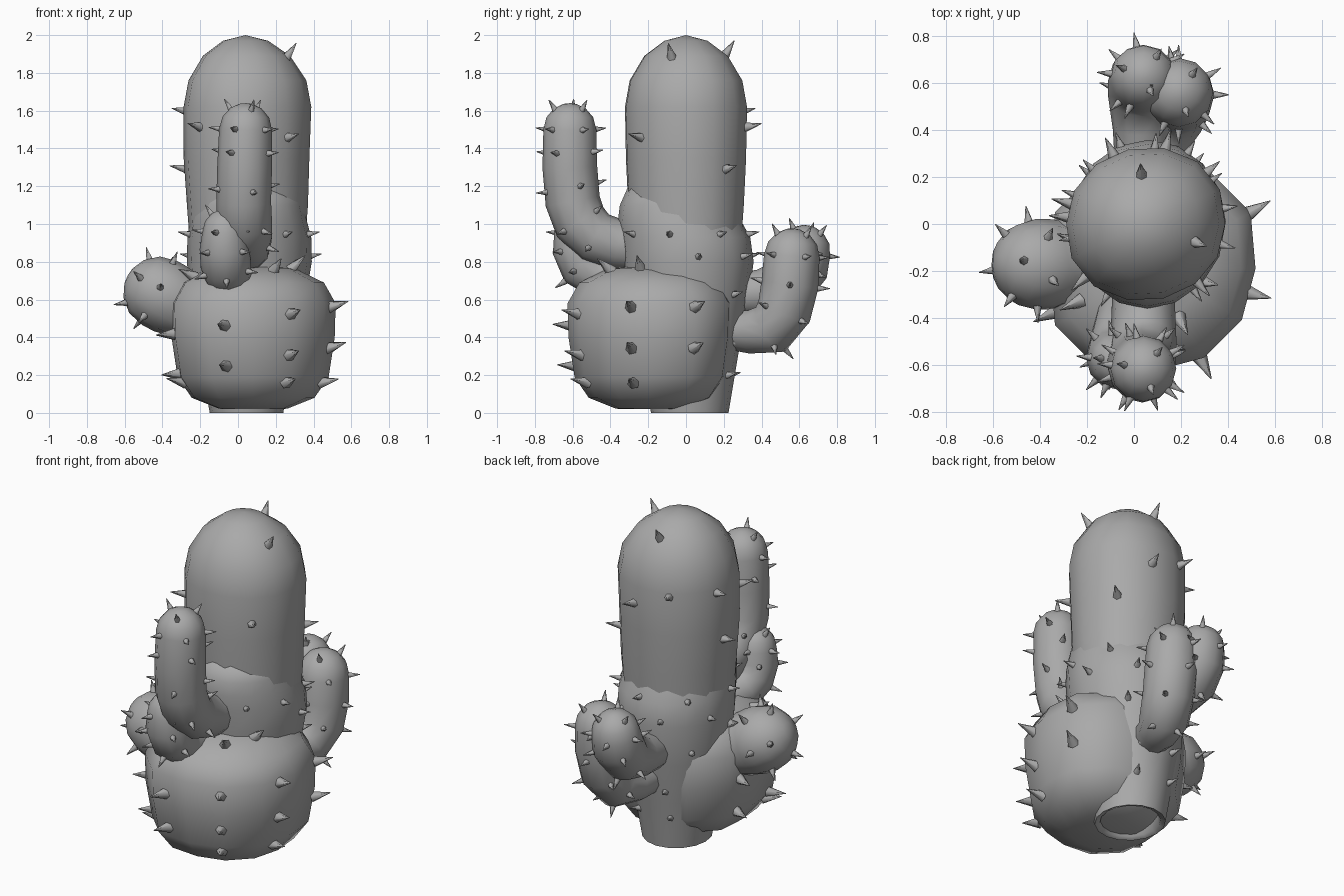
import bpy, bmesh, math
from mathutils import Vector, Matrix
from mathutils.bvhtree import BVHTree

if "Cube" in bpy.data.objects:
    bpy.data.objects.remove(bpy.data.objects["Cube"])

UP = Vector((0, 0, 1))
skin = bpy.data.materials.new("dark_grey_skin")
skin.diffuse_color = (.4, .4, .4, 1)
skin.use_nodes = True
skin.node_tree.nodes["Principled BSDF"].inputs["Base Color"].default_value = skin.diffuse_color


def finish(name, bm, angle=70):
    bmesh.ops.recalc_face_normals(bm, faces=bm.faces)
    me = bpy.data.meshes.new(name)
    bm.to_mesh(me)
    bm.free()
    me.materials.append(skin)
    ob = bpy.data.objects.new(name, me)
    bpy.context.collection.objects.link(ob)
    bpy.context.view_layer.objects.active = ob
    ob.select_set(True)
    bpy.ops.object.shade_smooth_by_angle(angle=math.radians(angle))
    ob.select_set(False)


def cone(bm, loc, direction, radius, length):
    m = Matrix.Translation(loc + direction * length * 0.42) @ UP.rotation_difference(direction).to_matrix().to_4x4()
    bmesh.ops.create_cone(bm, cap_ends=True, segments=6, radius1=radius, radius2=0.002,
                          depth=length, matrix=m)


def tube(name, rings, sides=12, arm=False, xs=1.0, bulge=None):
    """Loft circles (x, y, z, r): level rings, or an arm that follows its path and has a round tip."""
    pts = [(Vector(p[:3]), p[3]) for p in rings]
    tan = [UP] * len(pts)
    if arm:
        tan = [(pts[min(i + 1, len(pts) - 1)][0] - pts[max(i - 1, 0)][0]).normalized()
               for i in range(len(pts))]
        c, r = pts[-1]
        t = tan[-1]
        for a in (28, 54, 76):
            a = math.radians(a)
            pts.append((c + t * r * math.sin(a), r * math.cos(a)))
        pts.append((c + t * r, 0))
        tan += [t] * 4
    bm = bmesh.new()
    loops = []
    for (c, r), t in zip(pts, tan):
        q = UP.rotation_difference(t)
        if r == 0:
            loops.append([bm.verts.new(c)] * sides)
            continue
        loop = []
        for k in range(sides):
            a = 2 * math.pi * k / sides
            s = r * (1 + (bulge(a) if bulge else 0))
            loop.append(bm.verts.new(c + q @ Vector((s * xs * math.cos(a), s * math.sin(a), 0))))
        loops.append(loop)
    for a, b in zip(loops, loops[1:]):
        for k in range(sides):
            j = (k + 1) % sides
            bm.faces.new(list(dict.fromkeys((a[k], a[j], b[j], b[k]))))
    bmesh.ops.recalc_face_normals(bm, faces=bm.faces)
    tree = BVHTree.FromBMesh(bm)
    finish(name, bm)
    return tree, [p[0] for p in pts], tan


def spikes(name, part, rows, radius, length):
    """Rows of (ring index, lift in degrees, angles); each spike is cast onto the surface."""
    tree, cs, tan = part
    bm = bmesh.new()
    for i, lift, angs in rows:
        k = int(i)
        c = cs[k].lerp(cs[min(k + 1, len(cs) - 1)], i - k)
        q = UP.rotation_difference(tan[k])
        e = math.radians(lift)
        for a in angs:
            a = math.radians(a)
            d = q @ Vector((math.cos(a) * math.cos(e), math.sin(a) * math.cos(e), math.sin(e)))
            hit = tree.ray_cast(c + d * 0.01, d)[0]
            if hit:
                cone(bm, hit, (d + UP * 0.12).normalized(), radius, length)
    finish(name, bm, 75)


def around(n, start=0):
    return [start + 360 * k / n for k in range(n)]


# Trunk: tapered hollow-footed lower part and domed upper column
lower = tube("lower_trunk", [(.045, .02, .12, .16), (.045, .02, .01, .175), (.045, .02, 0, .205),
                             (.045, .015, .3, .26), (.05, .01, .55, .315), (.06, .01, .8, .348),
                             (.06, -.005, .93, .345), (.055, -.035, 1.02, .325),
                             (.055, -.045, 1.1, .305), (.05, -.03, 1.19, .28), (.05, 0, 1.22, 0)], 16, xs=.95)
upper = tube("upper_trunk", [(.05, 0, .85, .29), (.05, 0, 1.1, .308), (.045, 0, 1.35, .32),
                             (.05, 0, 1.62, .325), (.05, 0, 1.76, .3), (.045, 0, 1.89, .222),
                             (.04, 0, 1.97, .115), (.04, 0, 2.0, 0)], 14, xs=1.04,
             bulge=lambda a: .045 * max(0, math.sin(2 * a)))
spikes("lower_trunk_spikes", lower, [(2.6, 5, [60, 115]), (3.2, 5, [65, 110]),
                                     (4.2, 5, [50, 90, 140]), (5, 5, [10, 60, 110, 160]),
                                     (5.9, 5, [35, 85, 135, 190, 240, 305, 345])], .02, .07)
spikes("upper_trunk_spikes", upper, [(1.65, 5, [40, 175]), (2.3, 5, [312]),
                                     (2.5, 5, [75, 222]), (2.8, 5, [165, 115]),
                                     (3, 50, [340]), (3, 53, [95])], .027, .095)

# Large swollen lobe at the front, squarish in plan, with spikes in slanted rows
ball = tube("front_lobe", [(.08, -.19, .02, 0), (.08, -.19, .022, .18), (.08, -.19, .08, .325),
                           (.08, -.19, .19, .4), (.08, -.19, .4, .432), (.08, -.19, .58, .437),
                           (.08, -.19, .69, .375), (.07, -.18, .765, .23), (.07, -.18, .785, 0)],
            12, bulge=lambda a: .115 * abs(math.sin(2 * a)) if a < 4.8 else 0)
columns = [30, 346, 298, 250, 204, 160]
rows = [(i, lift + 10 * math.cos(math.radians(a)), [a])
        for i, lift in ((4.5, 0), (3.4, 0), (5.2, 28)) for a in columns]
rows += [(2.5, 4, [346, 298, 204])]
spikes("front_lobe_spikes", ball, rows, .034, .11)

# Side bud
bud = tube("left_bud", [(-.14, -.12, .53, .16), (-.28, -.16, .57, .18), (-.36, -.17, .605, .193),
                        (-.415, -.172, .635, .193)], 12, True)
spikes("left_bud_spikes", bud, [(3, 5, around(6, 40)), (3, 45, around(4, 10))], .021, .075)

# Curved arms: two in front, two behind
arms = {
    "tall_front_arm": [(.04, -.22, .87, .13), (.04, -.36, .89, .135), (.04, -.48, .93, .14),
                       (.035, -.56, 1.01, .145), (.03, -.6, 1.12, .145), (.035, -.615, 1.3, .145),
                       (.04, -.615, 1.5, .14)],
    "short_front_arm": [(-.02, -.3, .7, .12), (-.05, -.45, .72, .125), (-.065, -.54, .78, .133),
                        (-.07, -.575, .87, .133), (-.07, -.58, .96, .118)],
    "right_back_arm": [(.07, .2, .44, .1), (.11, .34, .43, .118), (.155, .45, .445, .142),
                       (.185, .52, .54, .147), (.19, .55, .68, .152), (.19, .56, .83, .147)],
    "left_back_arm": [(.03, .22, .62, .11), (.035, .4, .635, .125), (.035, .54, .68, .145),
                      (.04, .61, .78, .15), (.04, .625, .855, .14)],
}
for name, path in arms.items():
    part = tube(name, path, 12, True)
    last = len(path) - 1
    # outer side of the elbow, then staggered rings up the stem
    out = 270 if "front" in name else 90
    rows = [(2, 0, [out - 60, out, out + 60])]
    rows += [(i, 0, around(4, 45 * i)) for i in range(3, last)]
    if name.startswith("tall"):
        rows = rows[:2] + [(4.4, 0, around(4, 20)), (5.4, 0, around(4, 60))]
    rows += [(last, 0, around(5, 30)), (last, 52, around(3, 50))]
    spikes(name + "_spikes", part, rows, .018, .066)
